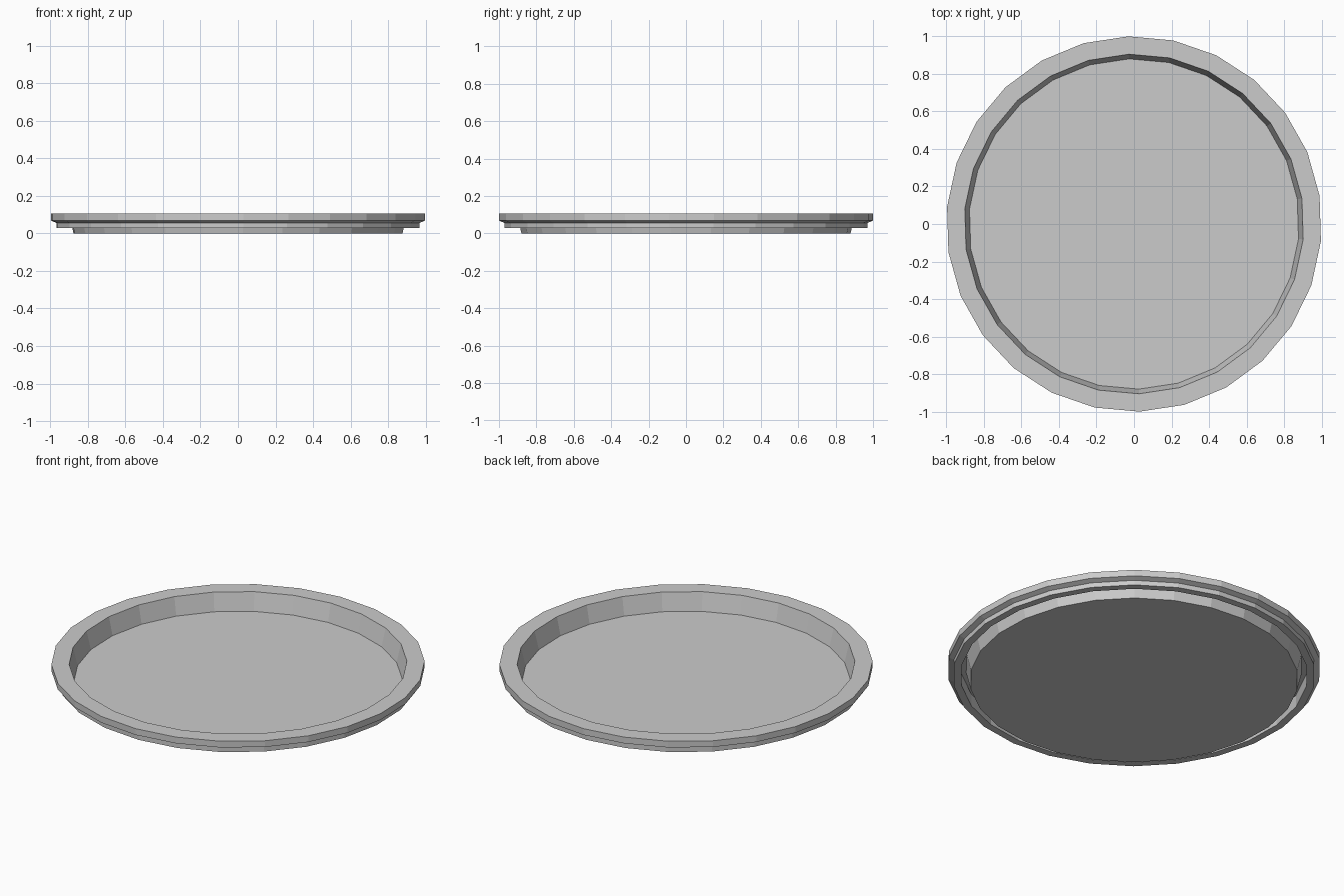
import bpy, bmesh, math

if "Cube" in bpy.data.objects:
    bpy.data.objects.remove(bpy.data.objects["Cube"])

SIDES = 26
OFFSET = math.radians(8.65)


def lathe(name, profile, cap_first=False):
    """Spin (radius, z) points into a faceted ring; optionally fill the first loop."""
    bm = bmesh.new()
    rings = []
    for r, z in profile:
        ring = []
        for i in range(SIDES):
            a = OFFSET + 2 * math.pi * i / SIDES
            ring.append(bm.verts.new((r * math.cos(a), r * math.sin(a), z)))
        rings.append(ring)
    for low, high in zip(rings, rings[1:]):
        for i in range(SIDES):
            j = (i + 1) % SIDES
            bm.faces.new((low[i], low[j], high[j], high[i]))
    if cap_first:
        bm.faces.new(rings[0])
    mesh = bpy.data.meshes.new(name)
    bm.to_mesh(mesh)
    bm.free()
    obj = bpy.data.objects.new(name, mesh)
    bpy.context.collection.objects.link(obj)
    return obj


# Thin pan: flat floor with a slightly flared side wall
lathe("tray_pan", [(0.88, 0.0), (0.905, 0.105)], cap_first=True)

# Rim: flat top, outer band, tapered step, lower band, and inner lip of the groove
lathe("tray_rim", [
    (0.905, 0.105), (1.0, 0.105), (1.0, 0.068), (0.972, 0.056),
    (0.972, 0.028), (0.93, 0.028), (0.93, 0.10),
])
